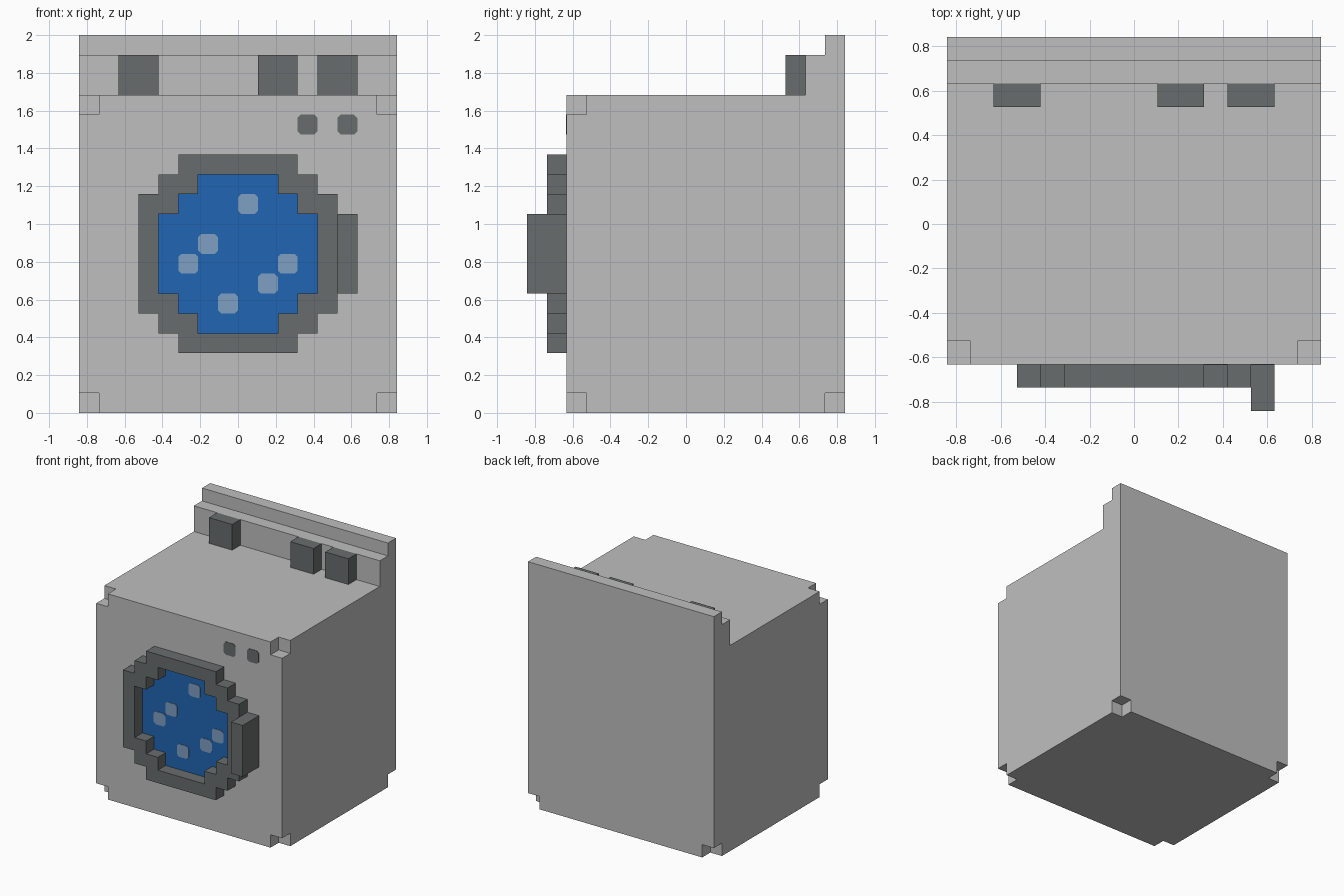
import bpy
import bmesh

U = 2 / 19          # one block of the grid the model is built on
FRONT = -6 * U      # plane of the front panel

if "Cube" in bpy.data.objects:
    bpy.data.objects.remove(bpy.data.objects["Cube"])


def material(name, rgb):
    mat = bpy.data.materials.new(name)
    mat.diffuse_color = (*rgb, 1)
    mat.use_nodes = True
    mat.node_tree.nodes["Principled BSDF"].inputs["Base Color"].default_value = (*rgb, 1)
    return mat


casing = material("light grey casing", (0.52, 0.52, 0.52))
trim = material("dark grey trim", (0.14, 0.152, 0.152))
water = material("blue water", (0.015, 0.133, 0.456))
foam = material("pale blue bubble", (0.21, 0.35, 0.55))


def finish(name, bm, mat):
    bmesh.ops.recalc_face_normals(bm, faces=bm.faces)
    mesh = bpy.data.meshes.new(name)
    bm.to_mesh(mesh)
    bm.free()
    mesh.materials.append(mat)
    obj = bpy.data.objects.new(name, mesh)
    bpy.context.collection.objects.link(obj)
    return obj


def prism(name, outline, push, mat):
    """Extrude a closed outline of 3D points along a vector."""
    bm = bmesh.new()
    face = bm.faces.new([bm.verts.new(p) for p in outline])
    out = bmesh.ops.extrude_face_region(bm, geom=[face], use_keep_orig=True)
    moved = [g for g in out["geom"] if isinstance(g, bmesh.types.BMVert)]
    bmesh.ops.translate(bm, verts=moved, vec=push)
    return finish(name, bm, mat)


def box(name, x, y, z, mat):
    """Box from block ranges."""
    outline = [(a * U, y[0] * U, b * U) for a, b in
               ((x[0], z[0]), (x[1], z[0]), (x[1], z[1]), (x[0], z[1]))]
    return prism(name, outline, (0, (y[1] - y[0]) * U, 0), mat)


def slab(name, cells, depth, mat):
    """Solid of the given blocks, standing out from the front panel."""
    bm = bmesh.new()
    for x, z in cells:
        bm.faces.new([bm.verts.new(((x + a) * U, FRONT, (z + b) * U))
                      for a, b in ((0, 0), (1, 0), (1, 1), (0, 1))])
    bmesh.ops.remove_doubles(bm, verts=bm.verts, dist=U / 100)
    out = bmesh.ops.extrude_face_region(bm, geom=bm.faces[:], use_keep_orig=True)
    moved = [g for g in out["geom"] if isinstance(g, bmesh.types.BMVert)]
    bmesh.ops.translate(bm, verts=moved, vec=(0, -depth, 0))
    return finish(name, bm, mat)


def chip(name, x, z, depth, mat):
    """Thin square mark with clipped corners."""
    c = 0.16
    shape = ((c, 0), (1 - c, 0), (1, c), (1, 1 - c),
             (1 - c, 1), (c, 1), (0, 1 - c), (0, c))
    outline = [((x + a) * U, FRONT, (z + b) * U) for a, b in shape]
    return prism(name, outline, (0, -depth, 0), mat)


def disc(half_widths, bottom):
    """Blocks of a stepped disc, row by row."""
    return {(x, bottom + row) for row, w in enumerate(half_widths)
            for x in range(-w, w)}


# Casing: stepped side profile with a raised back panel
side = [(-6, 0), (8, 0), (8, 19), (7, 19), (7, 18), (6, 18), (6, 16), (-6, 16)]
body = prism("body", [(-8 * U, y * U, z * U) for y, z in side], (16 * U, 0, 0), casing)

# Missing corner blocks: all four at the bottom, the two front ones on top
for y, z in (((-7, -5), (-1, 1)), ((7, 9), (-1, 1)), ((-7, -5), (15, 17))):
    for x in ((-9, -7), (7, 9)):
        cutter = box("corner_cutter", x, y, z, casing)
        cut = body.modifiers.new("corner", "BOOLEAN")
        cut.operation = "DIFFERENCE"
        cut.solver = "EXACT"
        cut.object = cutter
        bpy.context.view_layer.update()
        graph = bpy.context.evaluated_depsgraph_get()
        mesh = bpy.data.meshes.new_from_object(body.evaluated_get(graph))
        body.modifiers.clear()
        body.data = mesh
        bpy.data.objects.remove(cutter)

# Round door: rim, handle and water behind the opening
opening = disc((2, 3, 4, 4, 4, 4, 3, 2), 4)
rim = disc((3, 4, 5, 5, 5, 5, 5, 5, 4, 3), 3) - opening
slab("door_rim", sorted(rim), U, trim)
slab("door_water", sorted(opening), 0.004, water)
box("door_handle", (5, 6), (-8, -6), (6, 10), trim)
for x, z in ((0, 10), (-2, 8), (-3, 7), (2, 7), (1, 6), (-1, 5)):
    chip("bubble", x, z, 0.008, foam)

# Buttons on the front, knobs on the back panel
for x in (3, 5):
    chip("button", x, 14, 0.004, trim)
for x in (-6, 1, 4):
    box("knob", (x, x + 2), (5, 6), (16, 18), trim)
